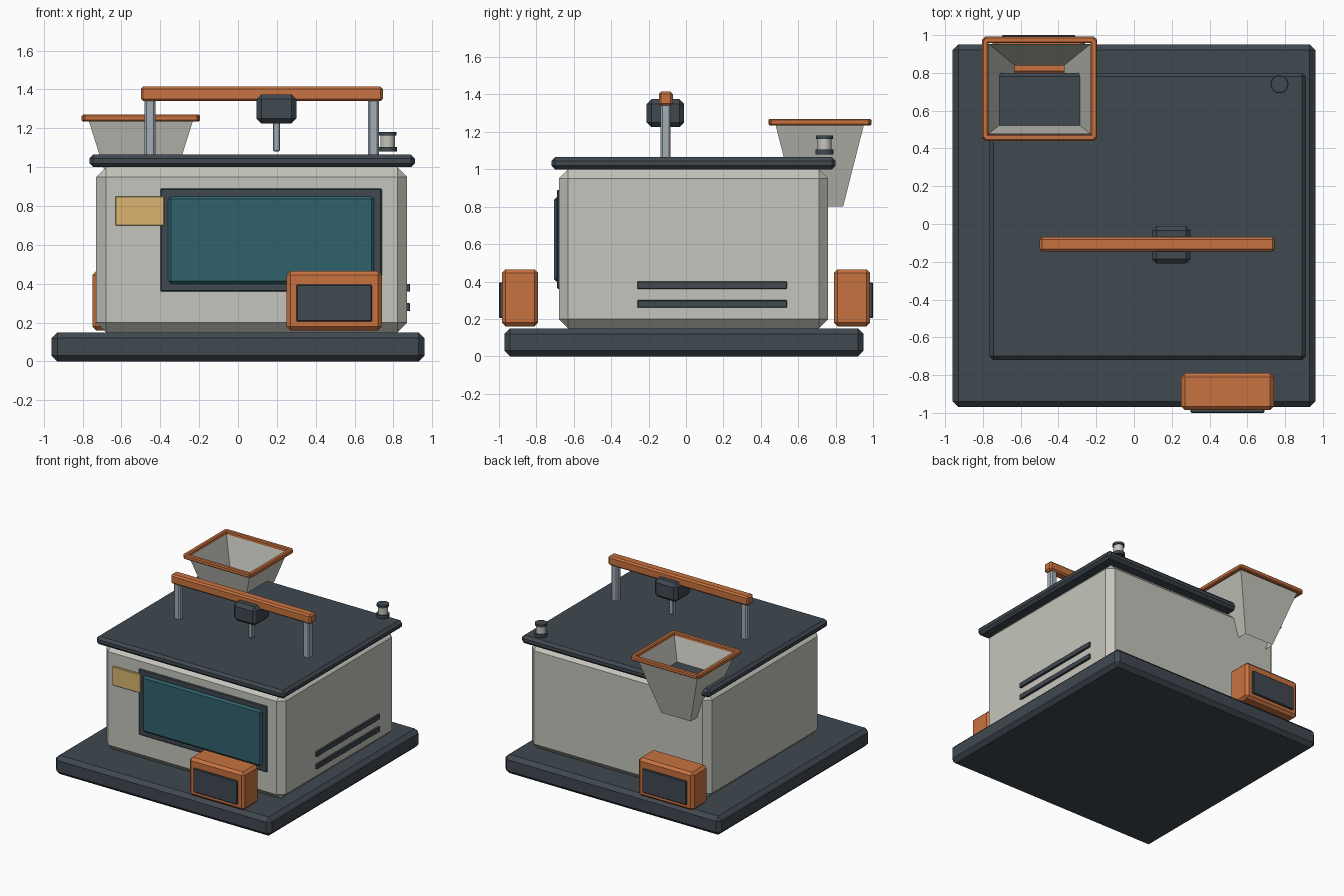
import bpy, bmesh, math

if "Cube" in bpy.data.objects:
    bpy.data.objects.remove(bpy.data.objects["Cube"])


def material(name, rgb):
    m = bpy.data.materials.new(name)
    m.diffuse_color = (*rgb, 1)
    m.use_nodes = True
    m.node_tree.nodes["Principled BSDF"].inputs["Base Color"].default_value = m.diffuse_color
    return m


DARK = material("dark_slate", (0.05, 0.065, 0.08))
LIGHT = material("warm_grey", (0.56, 0.56, 0.51))
ORANGE = material("orange", (0.58, 0.17, 0.05))
TEAL = material("teal_glass", (0.03, 0.12, 0.15))
STEEL = material("steel", (0.36, 0.42, 0.46))
YELLOW = material("label_yellow", (0.70, 0.46, 0.16))


def finish(name, bm, mat):
    bmesh.ops.recalc_face_normals(bm, faces=bm.faces)
    mesh = bpy.data.meshes.new(name)
    bm.to_mesh(mesh)
    bm.free()
    mesh.materials.append(mat)
    ob = bpy.data.objects.new(name, mesh)
    bpy.context.collection.objects.link(ob)
    return ob


def box(name, x, y, z, mat, bevel=0.0):
    """Box from (min, max) ranges with a one-segment chamfer."""
    bm = bmesh.new()
    bmesh.ops.create_cube(bm, size=1)
    for v in bm.verts:
        v.co = [(a + b) / 2 + c * (b - a) for (a, b), c in zip((x, y, z), v.co)]
    if bevel:
        bmesh.ops.bevel(bm, geom=bm.edges[:], offset=bevel, segments=1,
                        profile=0.5, affect='EDGES')
    return finish(name, bm, mat)


def cylinder(name, x, y, z, r, mat, sides=20):
    bm = bmesh.new()
    bmesh.ops.create_cone(bm, cap_ends=True, segments=sides, radius1=r,
                          radius2=r, depth=z[1] - z[0])
    bmesh.ops.translate(bm, verts=bm.verts, vec=(x, y, sum(z) / 2))
    ob = finish(name, bm, mat)
    for p in ob.data.polygons:
        p.use_smooth = len(p.vertices) == 4
    ob.data.set_sharp_from_angle(angle=math.radians(40))
    return ob


# Plinth, housing and lid
box("base", (-0.96, 0.96), (-0.97, 0.95), (0, 0.15), DARK, 0.03)
box("body", (-0.73, 0.87), (-0.68, 0.76), (0.15, 1.0), LIGHT, 0.05)
box("lid", (-0.765, 0.91), (-0.72, 0.80), (1.0, 1.065), DARK, 0.02)

# Front window and label
box("window_frame", (-0.40, 0.74), (-0.69, -0.66), (0.36, 0.89), DARK, 0.006)
box("window", (-0.36, 0.70), (-0.707, -0.67), (0.40, 0.85), TEAL, 0.014)
box("label", (-0.63, -0.38), (-0.697, -0.67), (0.70, 0.85), YELLOW, 0.003)

# Side vents
for i, z in enumerate((0.26, 0.36)):
    box(f"vent_{i + 1}", (0.86, 0.886), (-0.26, 0.54), (z, z + 0.04), DARK, 0.003)

# Front and rear ports with dark openings
for name, x, s in (("front", 0.25, -1), ("rear", -0.75, 1)):
    box(name + "_port", (x, x + 0.49), sorted((s * 0.79, s * 0.985)),
        (0.16, 0.465), ORANGE, 0.02)
    box(name + "_port_opening", (x + 0.05, x + 0.44),
        sorted((s * 0.97, s * 1.0)), (0.205, 0.395), DARK, 0.005)

# Open tapered hopper, hanging past the rear of the lid
bm = bmesh.new()
rings = [[bm.verts.new((-0.5 + sx * hx, 0.715 + sy * hy, z))
          for sx, sy in ((-1, -1), (1, -1), (1, 1), (-1, 1))]
         for hx, hy, z in ((0.13, 0.125, 0.80), (0.27, 0.238, 1.245))]
for i in range(4):
    j = (i + 1) % 4
    bm.faces.new((rings[0][i], rings[0][j], rings[1][j], rings[1][i]))
finish("hopper", bm, LIGHT)

# Hopper rim bars
for i, y in enumerate((0.44, 0.957)):
    box(f"rim_long_{i + 1}", (-0.795, -0.205), (y, y + 0.035), (1.235, 1.27), ORANGE, 0.007)
for i, x in enumerate((-0.805, -0.23)):
    box(f"rim_short_{i + 1}", (x, x + 0.035), (0.45, 0.982), (1.235, 1.27), ORANGE, 0.007)

# Overhead rail with posts, carriage and nozzle
box("rail", (-0.50, 0.745), (-0.145, -0.07), (1.34, 1.415), ORANGE, 0.012)
for i, x in enumerate((-0.4525, 0.6975)):
    box(f"rail_post_{i + 1}", (x - 0.028, x + 0.028), (-0.136, -0.082),
        (1.05, 1.35), STEEL, 0.01)
box("carriage", (0.095, 0.30), (-0.21, -0.01), (1.225, 1.375), DARK, 0.025)
box("nozzle", (0.18, 0.216), (-0.128, -0.092), (1.08, 1.235), STEEL, 0.006)

# Beacon on the rear right corner
cylinder("beacon_base", 0.77, 0.74, (1.08, 1.105), 0.048, DARK)
cylinder("beacon_lens", 0.77, 0.74, (1.10, 1.168), 0.037, LIGHT)
cylinder("beacon_cap", 0.77, 0.74, (1.163, 1.182), 0.045, DARK)
